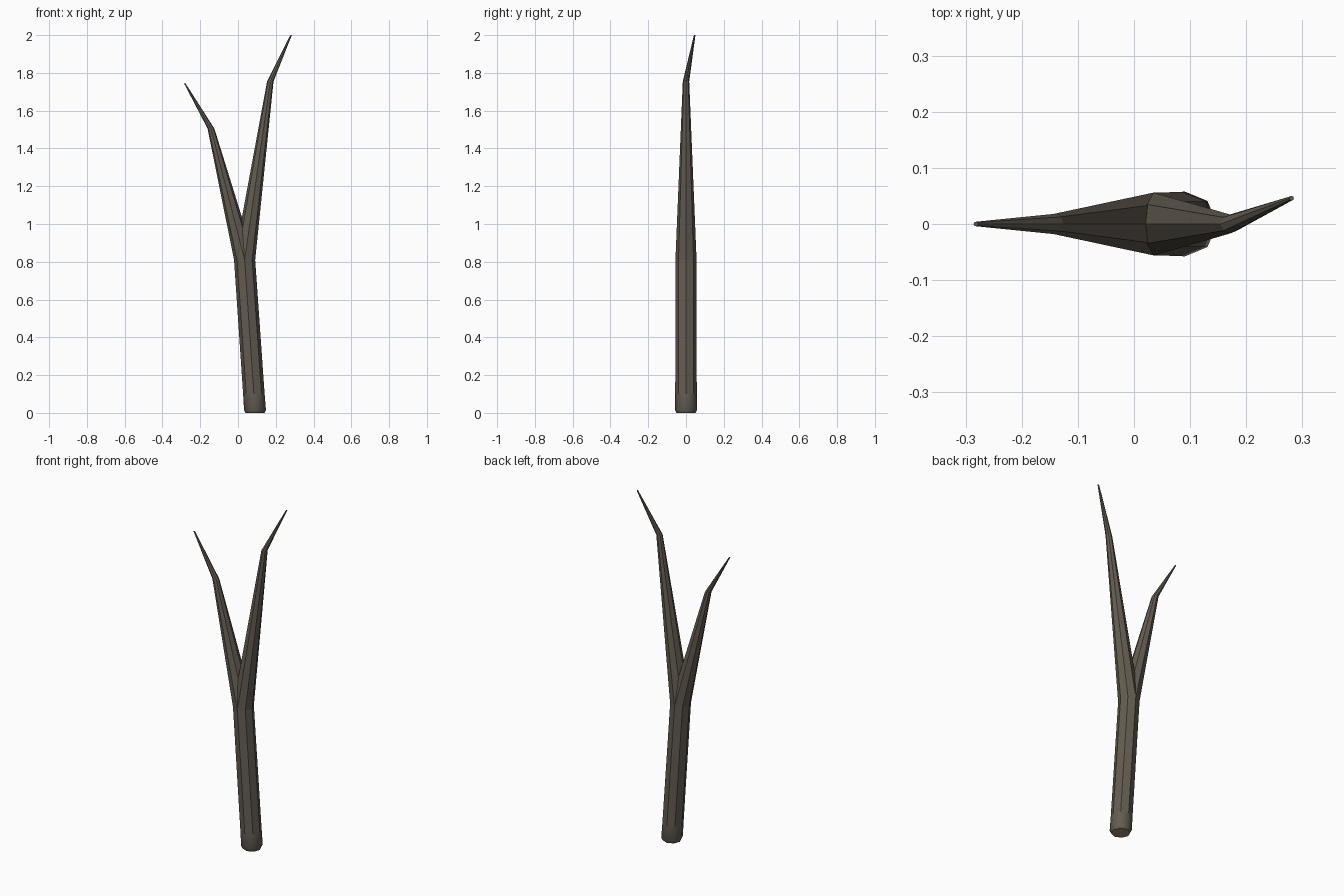
import bpy, bmesh, math
from mathutils import Vector

if "Cube" in bpy.data.objects:
    bpy.data.objects.remove(bpy.data.objects["Cube"])

SIDES = 8


def material(name, color):
    m = bpy.data.materials.new(name)
    m.diffuse_color = color
    m.use_nodes = True
    m.node_tree.nodes["Principled BSDF"].inputs["Base Color"].default_value = m.diffuse_color
    return m


bark = material("bark", (0.125, 0.108, 0.082, 1))
cut_wood = material("cut_wood", (0.33, 0.24, 0.19, 1))


def tube(name, rings):
    """Loft octagonal rings given as (x, y, z, radius)."""
    bm = bmesh.new()
    loops = []
    for x, y, z, r in rings:
        loops.append([bm.verts.new((x + r * math.cos(a), y + r * math.sin(a), z))
                      for a in (2 * math.pi * i / SIDES for i in range(SIDES))])
    for lo, hi in zip(loops, loops[1:]):
        for i in range(SIDES):
            j = (i + 1) % SIDES
            bm.faces.new((lo[i], lo[j], hi[j], hi[i]))
    bottom = bm.faces.new(loops[0][::-1])
    bm.faces.new(loops[-1])
    if rings[0][2] < 0.01:
        bottom.material_index = 1
    me = bpy.data.meshes.new(name)
    bm.to_mesh(me)
    bm.free()
    me.materials.append(bark)
    me.materials.append(cut_wood)
    ob = bpy.data.objects.new(name, me)
    bpy.context.collection.objects.link(ob)
    return ob


# Trunk with rounded foot, continuing into the tall right branch
trunk = tube("trunk_and_tall_branch", [
    (0.090, 0, 0.000, 0.050),
    (0.090, 0, 0.016, 0.058),
    (0.084, 0, 0.100, 0.057),
    (0.035, 0, 0.810, 0.056),
    (0.171, 0, 1.755, 0.017),
    (0.281, 0.046, 2.000, 0.004),
])

# Short left branch, springing from the same ring at the fork
branch = tube("short_branch", [
    (0.035, 0, 0.810, 0.056),
    (-0.143, 0, 1.505, 0.018),
    (-0.282, 0, 1.745, 0.004),
])

# Smooth only the foot of the trunk
for p in trunk.data.polygons:
    p.use_smooth = 0 < p.center.z < 0.1
